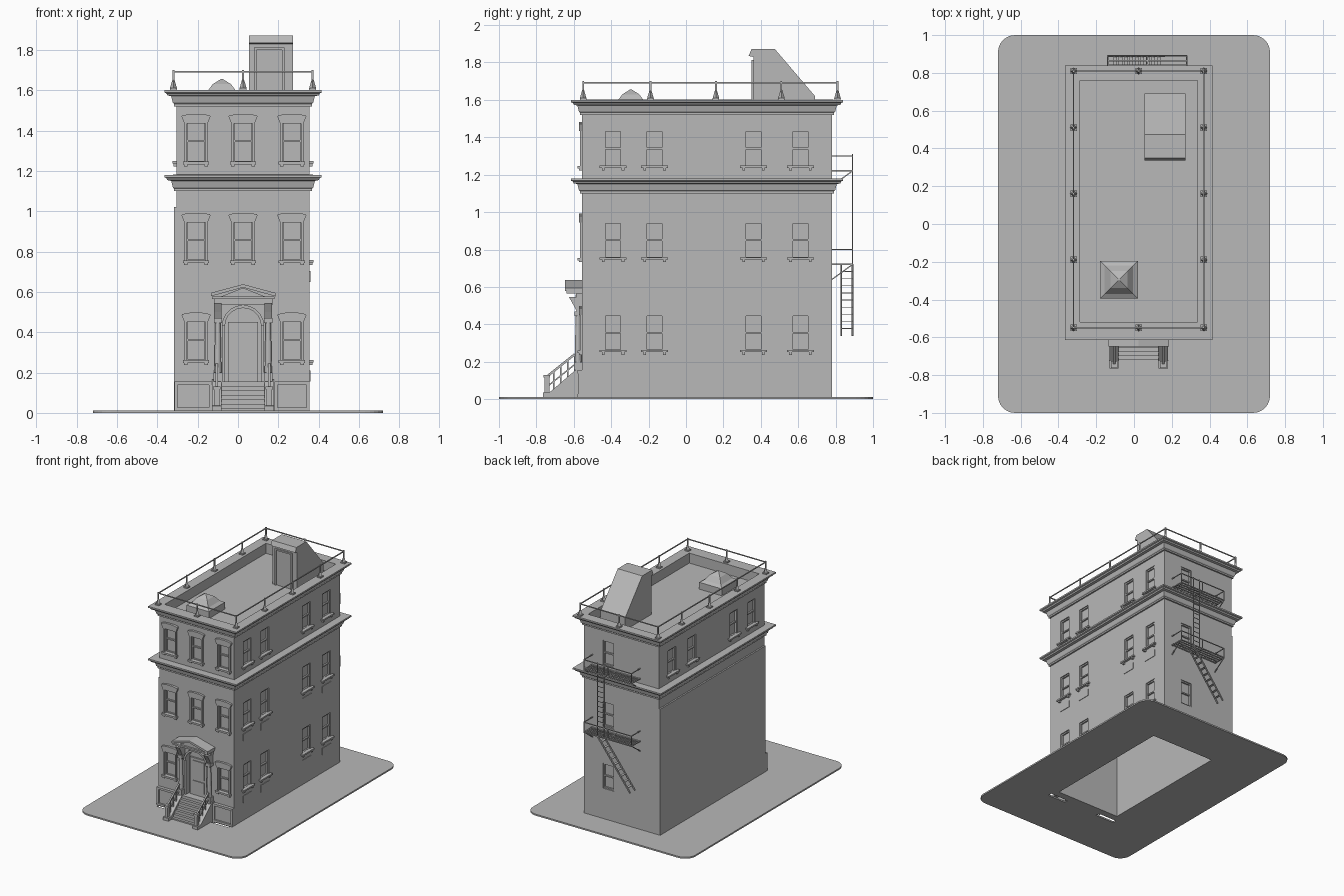
import bpy, bmesh
from math import pi, sin, cos
from mathutils import Matrix, Vector

if "Cube" in bpy.data.objects:
    bpy.data.objects.remove(bpy.data.objects["Cube"], do_unlink=True)

GREY = (0.48, 0.48, 0.48, 1)
stone = bpy.data.materials.new("plain_grey")
stone.use_nodes = True
stone.diffuse_color = GREY
stone.node_tree.nodes["Principled BSDF"].inputs["Base Color"].default_value = GREY

I = Matrix.Identity(4)
C = 0.025                                  # middle of the house in x
X0, X1, Y0, Y1 = -0.305, 0.355, -0.555, 0.78


def wall(x, y, quarter):
    """Local frame on a wall: x runs along it, -y points outward."""
    return Matrix.Translation((x, y, 0)) @ Matrix.Rotation(quarter * pi / 2, 4, 'Z')


FRONT, RIGHT, BACK, LEFT = wall(0, Y0, 0), wall(X1, 0, 1), wall(0, Y1, 2), wall(X0, 0, 3)
SIDEWAYS = wall(0, 0, 1)                   # local x is world y, local y is world -x


def box(bm, x, y, z, M=I):
    mid = [(a + b) / 2 for a, b in (x, y, z)]
    size = [abs(b - a) for a, b in (x, y, z)]
    bmesh.ops.create_cube(bm, size=1, matrix=M @ Matrix.Translation(mid) @ Matrix.Diagonal((*size, 1)))


def prism(bm, pts, y, M=I):
    a, b = ([bm.verts.new(M @ Vector((p[0], d, p[1]))) for p in pts] for d in y)
    bm.faces.new(a)
    bm.faces.new(b[::-1])
    for i in range(len(pts)):
        bm.faces.new((a[i - 1], b[i - 1], b[i], a[i]))


def rod(bm, p, q, w=0.007):
    p, q = Vector(p), Vector(q)
    turn = (q - p).to_track_quat('Z', 'Y').to_matrix().to_4x4()
    bmesh.ops.create_cube(bm, size=1, matrix=Matrix.Translation((p + q) / 2) @ turn
                          @ Matrix.Diagonal((w, w, (q - p).length, 1)))


def rings(bm, profile, x, y):
    """Sweep (offset, z) points around a rectangle."""
    loops = [[bm.verts.new(v) for v in ((x[0] - d, y[0] - d, z), (x[1] + d, y[0] - d, z),
                                        (x[1] + d, y[1] + d, z), (x[0] - d, y[1] + d, z))]
             for d, z in profile]
    for a, b in zip(loops, loops[1:]):
        for i in range(4):
            bm.faces.new((a[i - 1], a[i], b[i], b[i - 1]))
    return loops


def finish(name, bm):
    bmesh.ops.recalc_face_normals(bm, faces=bm.faces)
    me = bpy.data.meshes.new(name)
    bm.to_mesh(me)
    bm.free()
    me.materials.append(stone)
    ob = bpy.data.objects.new(name, me)
    bpy.context.collection.objects.link(ob)
    return ob


def arc(cx, cz, r, n=10):
    return [(cx + r * cos(pi * i / n), cz + r * sin(pi * i / n)) for i in range(n + 1)]


# Window layout: wall frame, centre along the wall, sill height
SILLS = (0.255, 0.75, 1.24)
SIDE_Y = (-0.39, -0.168, 0.361, 0.612)
front_windows = [(FRONT, x, z) for z in SILLS for x in (-0.208, C, 0.267) if (x, z) != (C, SILLS[0])]
side_windows = [(RIGHT, y, z) for z in SILLS for y in SIDE_Y]
side_windows += [(LEFT, -y, SILLS[2]) for y in SIDE_Y]
back_windows = [(BACK, -0.14, z) for z in SILLS]

# House body with window recesses, doorway, roof well and hollow inside
bm = bmesh.new()
box(bm, (X0, X1), (Y0, Y1), (0, 1.6))
house = finish("house_body", bm)
bm = bmesh.new()
for M, u, z in front_windows + side_windows + back_windows:
    h = 0.215 if M is FRONT else 0.2
    box(bm, (u - 0.05, u + 0.05), (-0.02, 0.02), (z, z + h), M)
prism(bm, [(C - 0.09, 0.155), (C + 0.09, 0.155)] + arc(C, 0.43, 0.09), (-0.02, 0.035), FRONT)
box(bm, (X0 + 0.02, X1 - 0.02), (Y0 + 0.035, Y1 - 0.02), (1.52, 1.7))
box(bm, (X0 + 0.045, X1 - 0.045), (Y0 + 0.045, Y1 - 0.045), (-0.1, 1.48))
cutter = finish("cutter", bm)
cutter.hide_render = True
cut = house.modifiers.new("openings", 'BOOLEAN')
cut.object, cut.operation, cut.solver = cutter, 'DIFFERENCE', 'EXACT'
bpy.context.view_layer.objects.active = house
bpy.ops.object.modifier_apply(modifier=cut.name)
bpy.data.objects.remove(cutter, do_unlink=True)

# Blank party wall on the right-hand side
bm = bmesh.new()
box(bm, (X0 - 0.012, X0 + 0.002), (Y0, Y1), (0, 1.02))
finish("party_wall", bm)

# Sash frames inside every recess
bm = bmesh.new()
for M, u, z in front_windows + side_windows + back_windows:
    h = 0.215 if M is FRONT else 0.2
    for s in (-1, 1):
        box(bm, (u + s * 0.05, u + s * 0.041), (0.006, 0.02), (z, z + h), M)
    for lo in (0, h / 2 - 0.005, h - 0.01):
        box(bm, (u - 0.042, u + 0.042), (0.008, 0.02), (z + lo, z + lo + 0.01), M)
finish("window_sashes", bm)

# Front window hoods, jambs and sills
bm = bmesh.new()
for M, u, z in front_windows:
    hood = [(0.05, 0.195), (0.058, 0.195), (0.072, 0.23), (0.068, 0.235), (0.03, 0.242)]
    outline = hood + [(-a, b) for a, b in hood[::-1]]
    prism(bm, [(u + a, z + b) for a, b in outline], (-0.018, 0.005), M)
    for s in (-1, 1):
        box(bm, (u + s * 0.046, u + s * 0.058), (-0.012, 0.005), (z, z + 0.2), M)
        box(bm, (u + s * 0.042, u + s * 0.06), (-0.017, 0.005), (z - 0.018, z - 0.006), M)
    box(bm, (u - 0.065, u + 0.065), (-0.024, 0.01), (z - 0.008, z + 0.006), M)
finish("front_window_trim", bm)

# Side window sills with brackets, and thin panels below them
bm = bmesh.new()
for M, u, z in side_windows:
    box(bm, (u - 0.072, u + 0.072), (-0.02, 0.01), (z - 0.004, z + 0.008), M)
    for s in (-1, 1):
        box(bm, (u + s * 0.045, u + s * 0.06), (-0.015, 0.005), (z - 0.018, z - 0.004), M)
    if M is RIGHT and z < 1:
        box(bm, (u - 0.055, u + 0.055), (-0.004, 0.005), (z - 0.1, z - 0.046), M)
finish("side_window_sills", bm)

# Cornices around the house
for name, z in (("middle_cornice", 1.1), ("roof_cornice", 1.52)):
    bm = bmesh.new()
    prof = [(-0.004, 0), (0.012, 0), (0.012, 0.012), (0.018, 0.018), (0.026, 0.05), (0.045, 0.054),
            (0.05, 0.064), (0.06, 0.068), (0.06, 0.08), (-0.004, 0.081)]
    rings(bm, [(d, z + h) for d, h in prof], (X0, X1), (Y0, Y1))
    finish(name, bm)

# Roof railing: flared feet, posts and a top rail
bm = bmesh.new()
xs, ys = (-0.32, C, 0.37), (-0.55, -0.19, 0.16, 0.51, 0.81)
for x in xs:
    for y in ys:
        if x == C and y not in (ys[0], ys[-1]):
            continue
        box(bm, (x - 0.017, x + 0.017), (y - 0.017, y + 0.017), (1.6, 1.61))
        bmesh.ops.create_cone(bm, segments=4, radius1=0.018, radius2=0.005, depth=0.045,
                              matrix=Matrix.Translation((x, y, 1.63)))
        rod(bm, (x, y, 1.61), (x, y, 1.7), 0.009)
for y in (ys[0], ys[-1]):
    rod(bm, (xs[0], y, 1.692), (xs[2], y, 1.692))
for x in (xs[0], xs[2]):
    rod(bm, (x, ys[0], 1.692), (x, ys[-1], 1.692))
finish("roof_railing", bm)

# Stair house on the roof
bm = bmesh.new()
prism(bm, [(0.36, 1.51), (0.36, 1.83), (0.335, 1.835), (0.35, 1.872), (0.475, 1.872),
           (0.69, 1.62), (0.69, 1.51)], (-0.272, -0.055), SIDEWAYS)
for x in (0.085, 0.225):
    box(bm, (x - 0.006, x + 0.006), (0.35, 0.365), (1.52, 1.8))
box(bm, (0.079, 0.231), (0.35, 0.365), (1.8, 1.812))
finish("roof_stair_house", bm)

# Skylight
bm = bmesh.new()
loops = rings(bm, [(0.1, 1.51), (0.1, 1.575), (0.075, 1.59), (0.045, 1.63), (0.005, 1.655)],
              (-0.08, -0.08), (-0.295, -0.295))
bm.faces.new(loops[-1])
finish("skylight", bm)

# Front door with panels
bm = bmesh.new()
box(bm, (C - 0.075, C + 0.075), (0.022, 0.037), (0.155, 0.45), FRONT)
for lo, hi in ((0.18, 0.27), (0.29, 0.43)):
    box(bm, (C - 0.05, C + 0.05), (0.016, 0.03), (lo, hi), FRONT)
finish("front_door", bm)

# Door surround: arch, columns, consoles and pediment
bm = bmesh.new()
inner, outer = arc(C, 0.43, 0.09), arc(C, 0.43, 0.105)
for i in range(len(inner) - 1):
    prism(bm, [inner[i], outer[i], outer[i + 1], inner[i + 1]], (-0.02, 0.005), FRONT)
for s in (-1, 1):
    x = C + s * 0.125
    box(bm, (C + s * 0.09, C + s * 0.105), (-0.012, 0.005), (0.155, 0.43), FRONT)
    box(bm, (x - 0.022, x + 0.022), (-0.045, 0.005), (0.155, 0.2), FRONT)
    bmesh.ops.create_cone(bm, segments=12, cap_ends=True, radius1=0.018, radius2=0.013, depth=0.25,
                          matrix=Matrix.Translation((x, Y0 - 0.022, 0.325)))
    box(bm, (x - 0.02, x + 0.02), (-0.04, 0.005), (0.445, 0.47), FRONT)
    prism(bm, [(Y0, 0.47), (Y0 - 0.03, 0.47), (Y0 - 0.045, 0.5), (Y0 - 0.07, 0.545), (Y0, 0.545)],
          (-x - 0.018, -x + 0.018), SIDEWAYS)
box(bm, (C - 0.145, C + 0.145), (-0.03, 0.005), (0.535, 0.565), FRONT)
box(bm, (C - 0.06, C + 0.06), (-0.035, 0.005), (0.545, 0.56), FRONT)
prism(bm, [(C - 0.14, 0.565), (C + 0.14, 0.565), (C, 0.62)], (-0.07, 0.005), FRONT)
box(bm, (C - 0.155, C + 0.155), (-0.085, 0.005), (0.565, 0.578), FRONT)
for s in (-1, 1):
    prism(bm, [(C, 0.622), (C, 0.638), (C + s * 0.16, 0.595), (C + s * 0.16, 0.578)],
          (-0.093, 0.005), FRONT)
finish("door_surround", bm)

# Front steps with sloping side walls
bm = bmesh.new()
for i in range(7):
    z = 0.0222 * (i + 1)
    box(bm, (C - 0.11, C + 0.11), (-0.72 + 0.021 * i, Y0), (z - 0.0222, z))
for s in (-1, 1):
    x = C + s * 0.13
    prism(bm, [(-0.765, 0), (-0.765, 0.035), (-0.725, 0.04), (-0.58, 0.165), (Y0, 0.165), (Y0, 0)],
          (-x - 0.024, -x + 0.024), SIDEWAYS)
finish("front_steps", bm)

# Step railings
bm = bmesh.new()
for s in (-1, 1):
    x = C + s * 0.13
    box(bm, (x - 0.013, x + 0.013), (-0.757, -0.731), (0.03, 0.115))
    box(bm, (x - 0.018, x + 0.018), (-0.762, -0.726), (0.115, 0.13))
    rod(bm, (x, -0.745, 0.12), (x, -0.595, 0.24), 0.012)
    rod(bm, (x, -0.745, 0.065), (x, -0.595, 0.185), 0.007)
    for i in range(1, 5):
        y, z = -0.745 + 0.0375 * i, 0.12 + 0.03 * i
        rod(bm, (x, y, z - 0.1), (x, y, z))
finish("step_railings", bm)

# Framed plinth beside the steps
bm = bmesh.new()
for a, b in ((X0 - 0.01, C - 0.155), (C + 0.155, X1)):
    box(bm, (a, b), (-0.012, 0.005), (0, 0.155), FRONT)
    for z in (0.01, 0.138):
        box(bm, (a, b), (-0.025, 0), (z, z + 0.017), FRONT)
    for x in (a, b - 0.015):
        box(bm, (x, x + 0.015), (-0.023, 0), (0, 0.15), FRONT)
finish("front_plinth", bm)

# Fire escape: two balconies, ladder, sloping stair and hanging rods
bm = bmesh.new()
xa, xb, ya, yb = -0.14, 0.28, Y1, 0.89
for z in (0.72, 1.22):
    for i in range(5):
        y = ya + 0.01 + i * 0.025
        rod(bm, (xa, y, z), (xb, y, z), 0.008)
    for x in (xa, 0.07, xb):
        rod(bm, (x, ya, z), (x, yb, z), 0.008)
        rod(bm, (x, yb, z), (x, yb, z + 0.08), 0.006)
    rod(bm, (xa, yb, z + 0.08), (xb, yb, z + 0.08), 0.006)
    for x in (xa, xb):
        rod(bm, (x, ya, z + 0.08), (x, yb, z + 0.08), 0.006)
        rod(bm, (x, ya, z - 0.08), (x, yb, z), 0.006)
for x in (0.1, 0.16):
    rod(bm, (x, yb, 0.72), (x, yb, 1.31), 0.006)
for i in range(12):
    rod(bm, (0.1, yb, 0.76 + i * 0.04), (0.16, yb, 0.76 + i * 0.04), 0.004)
for y in (0.83, yb):
    rod(bm, (0.16, y, 0.72), (-0.13, y, 0.34), 0.01)
for i in range(1, 10):
    x, z = 0.16 - 0.029 * i, 0.72 - 0.038 * i
    box(bm, (x - 0.01, x + 0.01), (0.83, yb), (z - 0.002, z + 0.002))
finish("fire_escape", bm)

# Rounded ground slab with an opening under the house
bm = bmesh.new()
outer = [(sx * 0.63 + 0.09 * cos(a), sy * 0.91 + 0.09 * sin(a))
         for q, (sx, sy) in enumerate(((1, 1), (-1, 1), (-1, -1), (1, -1)))
         for a in [(q + i / 6) * pi / 2 for i in range(7)]]
hole = [(-0.3, -0.6), (0.34, -0.6), (0.34, 0.6), (-0.3, 0.6)]
for pts in (outer, hole):
    vs = [bm.verts.new((x, y, 0)) for x, y in pts]
    for i in range(len(vs)):
        bm.edges.new((vs[i - 1], vs[i]))
bmesh.ops.triangle_fill(bm, use_beauty=True, edges=bm.edges[:])
top = bmesh.ops.extrude_face_region(bm, geom=bm.faces[:], use_keep_orig=True)["geom"]
bmesh.ops.translate(bm, verts=[v for v in top if isinstance(v, bmesh.types.BMVert)], vec=(0, 0, 0.012))
finish("ground_slab", bm)
